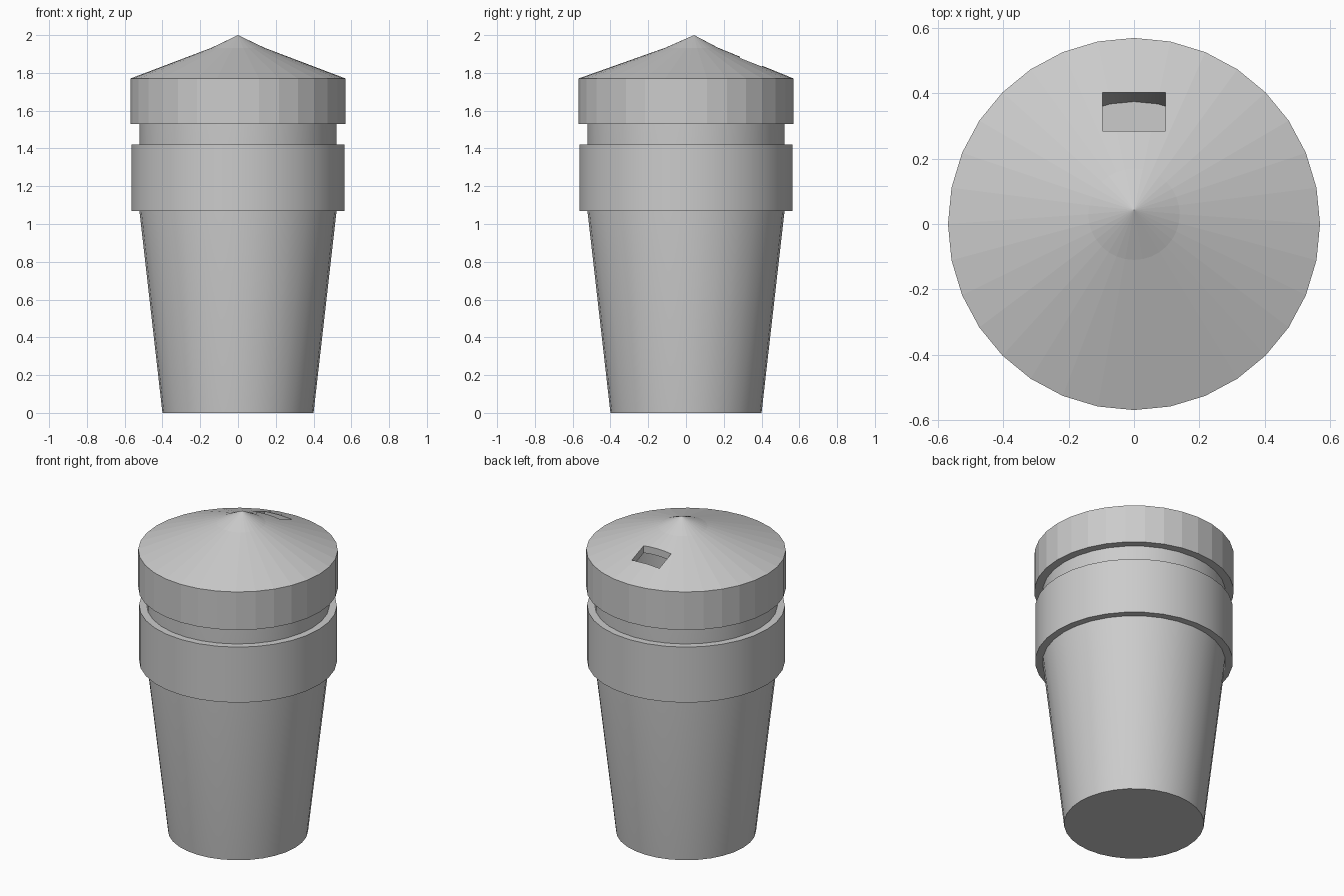
import bpy, bmesh
from math import sin, cos, tau, radians

if "Cube" in bpy.data.objects:
    bpy.data.objects.remove(bpy.data.objects["Cube"])

SIDES = 32


def loft(name, rings, closed=False, smooth=False):
    """Join circles (radius, z, y offset of centre); radius 0 makes a pole."""
    bm = bmesh.new()
    loops = []
    for r, z, cy in rings:
        n = SIDES if r > 0 else 1
        loops.append([bm.verts.new((r * cos(tau * i / SIDES),
                                    cy + r * sin(tau * i / SIDES), z)) for i in range(n)])
    pairs = list(zip(loops, loops[1:]))
    if closed:
        pairs.append((loops[-1], loops[0]))
    for a, b in pairs:
        for i in range(SIDES):
            j = (i + 1) % SIDES
            if len(a) == 1:
                bm.faces.new((a[0], b[j], b[i]))
            elif len(b) == 1:
                bm.faces.new((a[i], a[j], b[0]))
            else:
                bm.faces.new((a[i], a[j], b[j], b[i]))
    bmesh.ops.recalc_face_normals(bm, faces=bm.faces)
    mesh = bpy.data.meshes.new(name)
    bm.to_mesh(mesh)
    bm.free()
    ob = bpy.data.objects.new(name, mesh)
    bpy.context.collection.objects.link(ob)
    bpy.ops.object.select_all(action='DESELECT')
    ob.select_set(True)
    bpy.context.view_layer.objects.active = ob
    if smooth:
        bpy.ops.object.shade_smooth_by_angle(angle=radians(30))
    return ob


# Hollow tapered cup with a straight neck
loft("cup", [(0, 0, 0), (0.40, 0, 0), (0.522, 1.07, 0), (0.522, 1.70, 0),
             (0.485, 1.70, 0), (0.485, 1.07, 0), (0.375, 0.03, 0), (0, 0.03, 0)],
     smooth=True)

# Grip band around the cup
loft("grip_band", [(0.505, 1.07, 0), (0.565, 1.07, 0), (0.565, 1.42, 0), (0.505, 1.42, 0)],
     closed=True, smooth=True)

# Hollow lid with its tip pulled slightly to the back
ob = loft("lid", [(0, 2.0, 0.043), (0.14, 1.933, 0.03), (0.57, 1.77, 0), (0.57, 1.53, 0),
                  (0.515, 1.53, 0), (0.515, 1.745, 0), (0.14, 1.89, 0.03), (0, 1.95, 0.043)])
# The outer and inner skins meet at the lower rim, so the lid is one closed shell

# Drinking hole cut through the lid
bpy.ops.mesh.primitive_cube_add(size=1, location=(0, 0.344, 1.83))
cutter = bpy.context.object
cutter.name = "drink_hole_cutter"
cutter.scale = (0.192, 0.118, 0.3)
cutter.hide_render = True
cutter.display_type = 'WIRE'
cut = ob.modifiers.new("drink_hole", 'BOOLEAN')
cut.operation = 'DIFFERENCE'
cut.solver = 'EXACT'
cut.object = cutter
bpy.ops.object.select_all(action='DESELECT')
ob.select_set(True)
bpy.context.view_layer.objects.active = ob
bpy.ops.object.modifier_apply(modifier=cut.name)
bpy.data.objects.remove(cutter)
